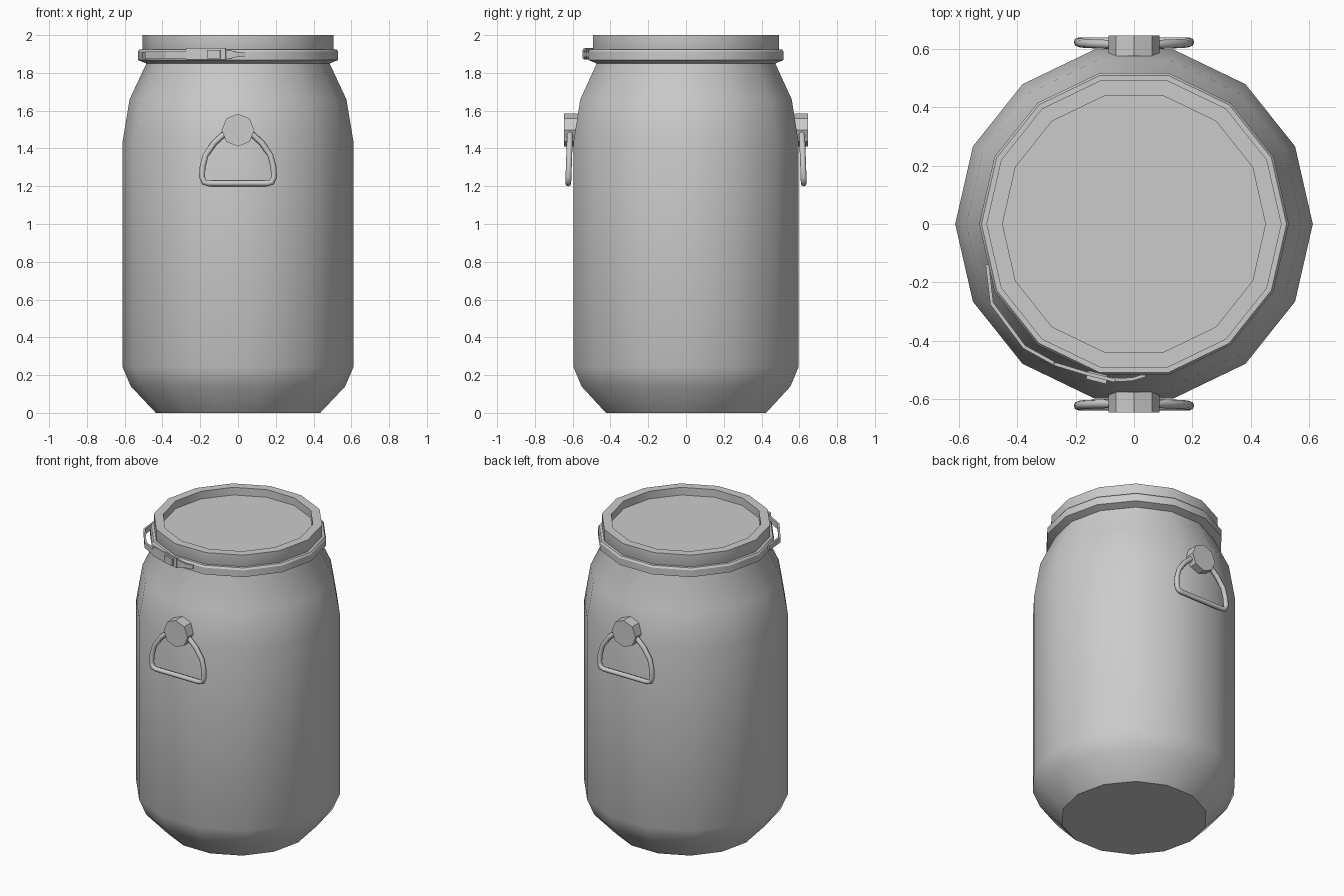
import bpy, bmesh, math
from mathutils import Vector

if "Cube" in bpy.data.objects:
    bpy.data.objects.remove(bpy.data.objects["Cube"])

SIDES = 14


def finish(bm, name, angle=32):
    bmesh.ops.recalc_face_normals(bm, faces=bm.faces)
    me = bpy.data.meshes.new(name)
    bm.to_mesh(me)
    bm.free()
    me.polygons.foreach_set("use_smooth", [True] * len(me.polygons))
    me.set_sharp_from_angle(angle=math.radians(angle))
    ob = bpy.data.objects.new(name, me)
    bpy.context.collection.objects.link(ob)
    return ob


def lathe(name, profile, closed=False):
    """Revolve (radius, z) points; open profiles are capped at both ends."""
    bm = bmesh.new()
    rings = []
    for r, z in profile:
        rings.append([bm.verts.new((r * math.cos(a), r * math.sin(a), z))
                      for a in (2 * math.pi * i / SIDES for i in range(SIDES))])
    pairs = list(zip(rings, rings[1:]))
    if closed:
        pairs.append((rings[-1], rings[0]))
    else:
        bm.faces.new(rings[0])
        bm.faces.new(rings[-1])
    for a, b in pairs:
        for i in range(SIDES):
            j = (i + 1) % SIDES
            bm.faces.new((a[i], a[j], b[j], b[i]))
    return finish(bm, name)


def strip(name, points, thick=0.012):
    """Upright metal strap through (x, y, z_low, z_high) stations."""
    bm = bmesh.new()
    loops = []
    for x, y, z0, z1 in points:
        n = Vector((x, y)).normalized() * thick
        loops.append([bm.verts.new(c) for c in (
            (x, y, z0), (x, y, z1), (x - n.x, y - n.y, z1), (x - n.x, y - n.y, z0))])
    for a, b in zip(loops, loops[1:]):
        for i in range(4):
            j = (i + 1) % 4
            bm.faces.new((a[i], a[j], b[j], b[i]))
    bm.faces.new(loops[0])
    bm.faces.new(loops[-1])
    return finish(bm, name, 20)


# Barrel, lid with recessed top, and clamp band
lathe("barrel_body", [(0.435, 0), (0.567, 0.14), (0.612, 0.245), (0.612, 1.43),
                      (0.574, 1.66), (0.485, 1.85), (0.485, 1.90)])
lathe("lid", [(0.49, 1.87), (0.505, 1.90), (0.505, 2.0), (0.45, 2.0), (0.45, 1.95)])
lathe("clamp_band", [(0.485, 1.85), (0.53, 1.868), (0.53, 1.912),
                     (0.522, 1.924), (0.485, 1.924)], closed=True)

# Clamp latch: long lever, hinge plate and tongue, hinge block
strip("latch_lever", [(-0.508, -0.14, 1.88, 1.91), (-0.492, -0.275, 1.875, 1.912),
                      (-0.38, -0.425, 1.875, 1.912), (-0.27, -0.486, 1.875, 1.912)])
strip("latch_plate", [(-0.28, -0.482, 1.878, 1.91), (-0.275, -0.484, 1.87, 1.933),
                      (-0.17, -0.516, 1.87, 1.933), (-0.065, -0.542, 1.87, 1.933)])
strip("latch_tongue", [(-0.09, -0.535, 1.87, 1.925), (-0.045, -0.54, 1.875, 1.92),
                       (0.0, -0.536, 1.885, 1.91), (0.04, -0.523, 1.885, 1.91)])
strip("latch_hinge", [(-0.165, -0.53, 1.877, 1.922), (-0.095, -0.548, 1.877, 1.922)], 0.03)

# Carrying handles: octagonal knob and D-shaped ring, front and back
half = [(0.155, 1.215), (0.18, 1.222), (0.191, 1.25), (0.187, 1.305), (0.171, 1.365),
        (0.125, 1.43), (0.075, 1.475), (0.03, 1.50)]
ring = half + [(-x, z) for x, z in reversed(half)]
for label, s in (("front", -1), ("back", 1)):
    bm = bmesh.new()
    loops = [[bm.verts.new((0.087 * math.sin(i * math.pi / 4), s * y,
                            1.497 + 0.087 * math.cos(i * math.pi / 4)))
              for i in range(8)] for y in (0.575, 0.645)]
    for i in range(8):
        j = (i + 1) % 8
        bm.faces.new((loops[0][i], loops[0][j], loops[1][j], loops[1][i]))
    for loop in loops:
        bm.faces.new(loop)
    finish(bm, label + "_handle_knob")

    cu = bpy.data.curves.new(label + "_handle_ring", 'CURVE')
    cu.dimensions = '3D'
    cu.bevel_depth = 0.0155
    cu.bevel_resolution = 2
    sp = cu.splines.new('POLY')
    sp.points.add(len(ring) - 1)
    for p, (x, z) in zip(sp.points, ring):
        p.co = (x, s * (0.624 - (z - 1.2) * 0.035), z, 1)
    sp.use_cyclic_u = True
    bpy.context.collection.objects.link(bpy.data.objects.new(label + "_handle_ring", cu))
